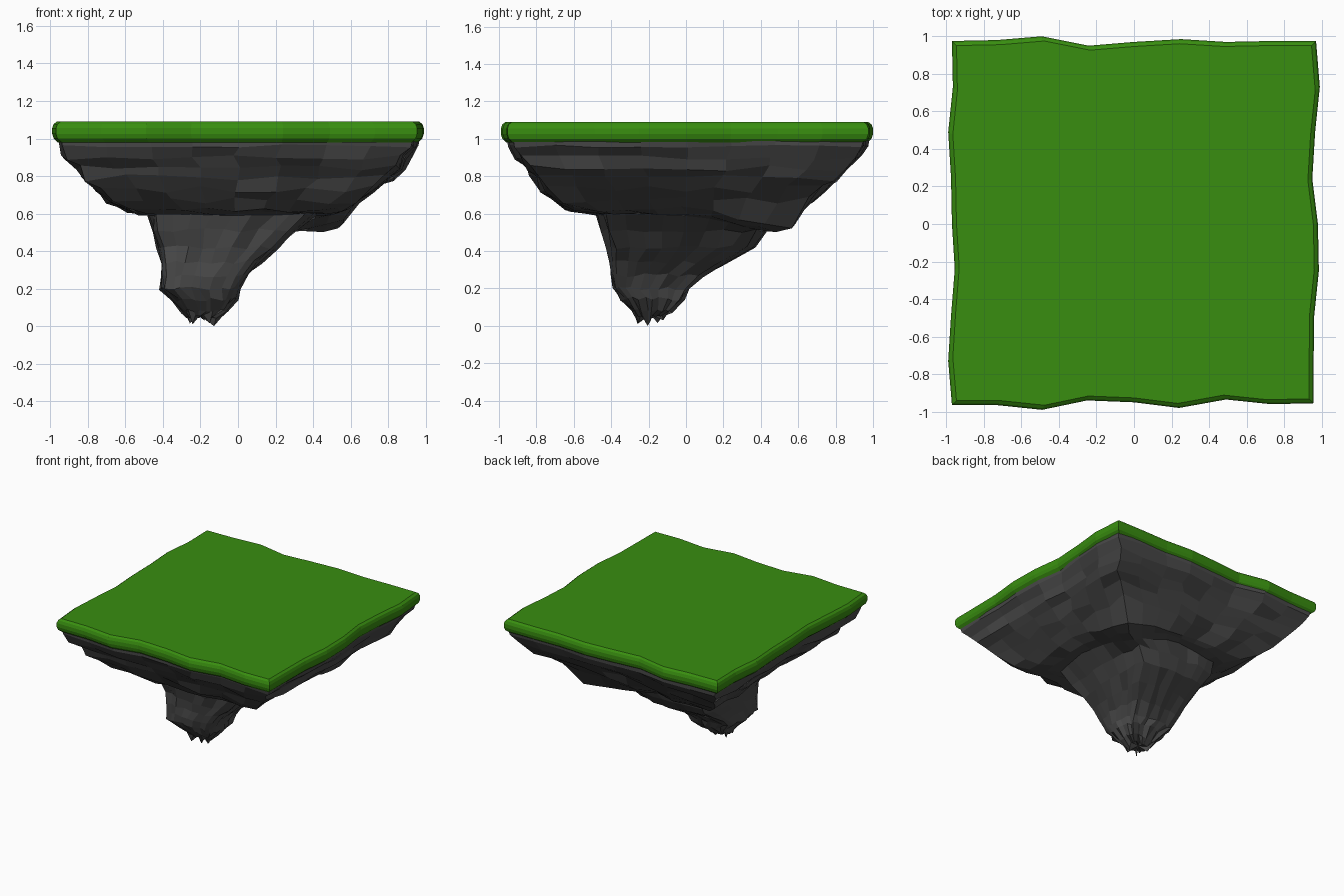
import bpy, bmesh, random
from mathutils import Vector
random.seed(4)


def material(name, color):
    m = bpy.data.materials.new(name)
    m.diffuse_color = (*color, 1)
    return m


# Wavy square outline, eight segments per side, counter-clockwise from front left
T = [-0.97, -0.73, -0.49, -0.25, 0, 0.24, 0.49, 0.73]
front = [-0.965, -0.965, -0.99, -0.94, -0.95, -0.98, -0.935, -0.96]
right = [0.955, 0.957, 0.96, 0.985, 0.98, 0.95, 0.965, 0.99]
back = [0.975, 0.975, 0.97, 0.985, 0.97, 0.95, 1.0, 0.98]
left = [-0.97, -0.965, -0.99, -0.975, -0.97, -0.955, -0.975, -0.99]
outline = [(t, y) for t, y in zip(T, front)]
outline += [(x, t) for t, x in zip(T, right)]
outline += [(-t, y) for t, y in zip(T, back)]
outline += [(x, -t) for t, x in zip(T, left)]
outline[0], outline[8], outline[16] = (-0.97, -0.965), (0.955, -0.955), (0.97, 0.975)
outline[24] = (-0.97, 0.975)


def loft(name, rings, mat, tip=None):
    bm = bmesh.new()
    loops = [[bm.verts.new(p) for p in r] for r in rings]
    n = len(rings[0])
    for a, b in zip(loops, loops[1:]):
        for i in range(n):
            j = (i + 1) % n
            bm.faces.new((a[i], b[i], b[j], a[j]))
    bm.faces.new(loops[0])
    if tip:
        c = bm.verts.new(tip)
        for i in range(n):
            bm.faces.new((loops[-1][i], c, loops[-1][(i + 1) % n]))
    else:
        bm.faces.new(loops[-1][::-1])
    bmesh.ops.recalc_face_normals(bm, faces=bm.faces)
    me = bpy.data.meshes.new(name)
    bm.to_mesh(me)
    bm.free()
    me.materials.append(mat)
    ob = bpy.data.objects.new(name, me)
    bpy.context.collection.objects.link(ob)
    return ob


# Grass slab with a rounded rim
rim = [(1.09, 0.025), (1.077, 0.008), (1.055, 0), (1.025, 0), (1.0, 0.008), (0.98, 0.03)]
grass = loft("grass_top",
             [[(x * (1 - d), y * (1 - d), z) for x, y in outline] for z, d in rim],
             material("grass", (0.04, 0.27, 0.005)))

# Rock underside: z, x min, x max, y min, y max, roundness, jitter
levels = [
    (1.01, -0.94, 0.95, -0.94, 0.95, 0, 0.0),
    (0.96, -0.93, 0.94, -0.93, 0.94, 0, 0.008),
    (0.90, -0.91, 0.89, -0.90, 0.90, 0, 0.015),
    (0.84, -0.85, 0.86, -0.85, 0.85, 0, 0.018),
    (0.79, -0.81, 0.81, -0.81, 0.79, 0, 0.02),
    (0.73, -0.74, 0.74, -0.76, 0.73, 0, 0.02),
    (0.67, -0.68, 0.66, -0.70, 0.67, 0.1, 0.02),
    (0.62, -0.60, 0.58, -0.63, 0.60, 0.2, 0.02),
    (0.60, -0.53, 0.50, -0.54, 0.54, 0.35, 0.012),
    (0.595, -0.48, 0.42, -0.48, 0.48, 0.4, 0.01),
    (0.51, -0.46, 0.30, -0.45, 0.43, 0.35, 0.012),
    (0.42, -0.43, 0.21, -0.42, 0.36, 0.3, 0.012),
    (0.34, -0.41, 0.12, -0.41, 0.22, 0.3, 0.012),
    (0.27, -0.41, 0.05, -0.40, 0.09, 0.35, 0.012),
    (0.20, -0.41, 0.01, -0.39, 0.01, 0.4, 0.012),
    (0.14, -0.34, -0.01, -0.35, -0.02, 0.5, 0.015),
    (0.08, -0.30, -0.06, -0.29, -0.08, 0.6, 0.012),
    (0.04, -0.27, -0.12, -0.26, -0.13, 0.7, 0.01),
]
rings = []
for z, x0, x1, y0, y1, k, j in levels:
    ring = []
    for ox, oy in outline:
        u, v = ox / 0.97, oy / 0.97
        p = Vector((u, v)).lerp(Vector((u, v)).normalized(), k)
        # ledge sags toward the back right corner
        sag = 0.09 * max(0, min(u, v)) if 0.59 < z < 0.64 else 0
        q = [(x0 + x1) / 2 + p.x * (x1 - x0) / 2,
             (y0 + y1) / 2 + p.y * (y1 - y0) / 2, z - sag]
        ring.append([c + random.uniform(-j, j) for c in q])
    rings.append(ring)

# Broken points at the foot
for i, p in enumerate(rings[-1]):
    p[2] = 0.05 + random.uniform(-0.01, 0.015)
for i, z in ((1, 0.01), (6, 0.015), (11, 0.0), (12, 0.02), (19, 0.03), (25, 0.015)):
    rings[-1][i][2] = z
rock = loft("rock_base", rings, material("rock", (0.07, 0.07, 0.07)), (-0.2, -0.19, 0.06))
